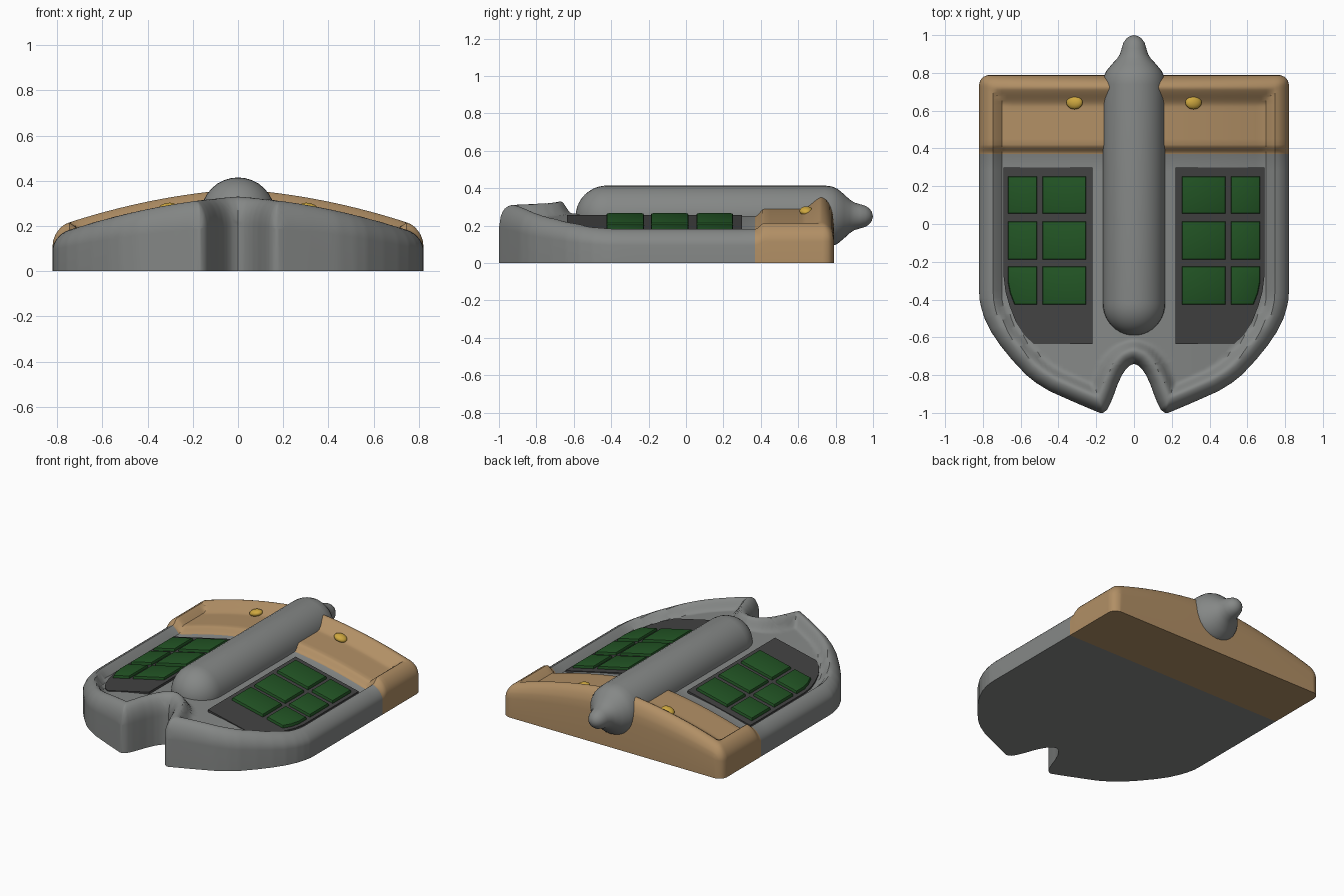
import bpy, bmesh, math
from mathutils import Vector
from mathutils.geometry import intersect_point_line

if "Cube" in bpy.data.objects:
    bpy.data.objects.remove(bpy.data.objects["Cube"])


def material(name, rgb):
    m = bpy.data.materials.new(name)
    m.diffuse_color = (*rgb, 1)
    m.use_nodes = True
    m.node_tree.nodes["Principled BSDF"].inputs["Base Color"].default_value = m.diffuse_color
    return m


GREY = material("hull grey", (0.235, 0.245, 0.24))
TAN = material("tan", (0.44, 0.275, 0.13))
GREEN = material("dark green", (0.016, 0.09, 0.018))
DARK = material("charcoal", (0.055, 0.055, 0.055))
GOLD = material("gold", (0.62, 0.39, 0.05))

SEAM, REAR = 0.37, 0.79
# Half outline of the hull as (y, x): outer edge and nose notch
OUTER = [(-1, .18), (-.99, .205), (-.95, .30), (-.885, .447), (-.84, .52), (-.8, .57),
         (-.72, .645), (-.64, .71), (-.57, .757), (-.5, .791), (-.45, .807), (-.4, .818),
         (-.36, .82), (.74, .82), (.765, .812), (.78, .795), (.79, .77)]
NOTCH = [(-1, .165), (-.985, .143), (-.95, .125), (-.9, .105), (-.85, .087),
         (-.8, .064), (-.77, .044), (-.75, .024), (-.74, 0)]


def interp(table, y):
    for (a, xa), (b, xb) in zip(table, table[1:]):
        if y <= b:
            return xa + (xb - xa) * max(0, (y - a) / (b - a))
    return table[-1][1]


def smooth(v, a, b):
    t = min(1, max(0, (v - a) / (b - a)))
    return t * t * (3 - 2 * t)


LOOP = [Vector((x, y)) for y, x in NOTCH[::-1] + OUTER + [(REAR, 0)]]


def edge_distance(p):
    best = 9
    for a, b in zip(LOOP, LOOP[1:]):
        q, t = intersect_point_line(p, a, b)
        q = a if t < 0 else b if t > 1 else q
        best = min(best, (p - Vector(q[:2])).length)
    return best


def hull_height(x, y):
    """Arched rim, recessed deck, rounded edge."""
    d = edge_distance(Vector((x, y)))
    back = smooth(y, SEAM, 0.42)
    rim = 0.33 - 0.07 * x - 0.17 * x * x + 0.033 * back
    recess = 0.065 - 0.007 * back
    inner = min(smooth(d, .07, .13), smooth(REAR - y, .06, .17))
    z = rim - recess * inner
    if d < 0.07:
        z -= 0.4 * rim * (1 - math.sqrt(max(0, 1 - (1 - d / 0.07) ** 2)))
    return z


def finish(name, bm, mats, angle=35):
    bmesh.ops.recalc_face_normals(bm, faces=bm.faces)
    me = bpy.data.meshes.new(name)
    bm.to_mesh(me)
    bm.free()
    for m in mats:
        me.materials.append(m)
    ob = bpy.data.objects.new(name, me)
    bpy.context.collection.objects.link(ob)
    bpy.ops.object.select_all(action='DESELECT')
    bpy.context.view_layer.objects.active = ob
    ob.select_set(True)
    bpy.ops.object.shade_smooth_by_angle(angle=math.radians(angle))
    return ob


def mirror_x(ob):
    ob.modifiers.new("mirror", 'MIRROR')


# Hull: curved top, extruded down to a flat base, rear section tan
rows = [-1 + .01 * i for i in range(62)]
rows += [-.35 + .09 * i for i in range(8)]
rows += [SEAM + .01 * i for i in range(6)]
rows += [.45, .5, .55, .6] + [.62 + .01 * i for i in range(17)] + [.785, REAR]
N = 36
bm = bmesh.new()
for s in (1, -1):
    grid = []
    for y in rows:
        a, b = interp(NOTCH, y), interp(OUTER, y)
        xs = [a + (b - a) * (1 - math.cos(math.pi * k / N)) / 2 for k in range(N + 1)]
        grid.append([bm.verts.new((s * x, y, hull_height(x, y))) for x in xs])
    for r, q in zip(grid, grid[1:]):
        for k in range(N):
            bm.faces.new((r[k], r[k + 1], q[k + 1], q[k])[::s])
bmesh.ops.remove_doubles(bm, verts=bm.verts, dist=1e-5)
ext = bmesh.ops.extrude_face_region(bm, geom=bm.faces[:], use_keep_orig=True)
for v in ext["geom"]:
    if isinstance(v, bmesh.types.BMVert):
        v.co.z = 0
for f in bm.faces:
    f.material_index = int(f.calc_center_median().y > SEAM)
finish("hull", bm, [GREY, TAN], 40)

# Central spine: lathed body with rounded nose and tapered tail
profile = [(-.42 - .17 * math.sin(a), .165 * math.cos(a))
           for a in [math.pi / 2 * i / 10 for i in range(10, -1, -1)]]
profile += [(.74, .165), (.78, .16), (.81, .147), (.845, .118), (.875, .09), (.9, .074),
            (.93, .065), (.96, .056), (.98, .042), (.993, .025), (1, 0)]
bm = bmesh.new()
SEG = 32
rings = [[bm.verts.new((r * math.cos(2 * math.pi * i / SEG), y,
                        .25 + r * math.sin(2 * math.pi * i / SEG))) for i in range(SEG)]
         for y, r in profile]
for r, q in zip(rings, rings[1:]):
    for i in range(SEG):
        j = (i + 1) % SEG
        bm.faces.new((r[i], r[j], q[j], q[i]))
bmesh.ops.remove_doubles(bm, verts=bm.verts, dist=1e-5)
finish("spine", bm, [GREY], 50)


def tilted_slab(name, pts, lift, thick, bevel, mat):
    """Flat slab following the sloping deck, mirrored to both sides."""
    bm = bmesh.new()
    top = bm.faces.new([bm.verts.new((x, y, .257 - .23 * (x - .22) + lift)) for x, y in pts])
    ext = bmesh.ops.extrude_face_region(bm, geom=[top], use_keep_orig=True)
    for v in ext["geom"]:
        if isinstance(v, bmesh.types.BMVert):
            v.co.z -= thick
    if bevel:
        bmesh.ops.bevel(bm, geom=top.edges[:], offset=bevel, segments=2, affect='EDGES', profile=.5)
    mirror_x(finish(name, bm, [mat]))


# Dark side plates
tilted_slab("side_plate", [(.22, -.635), (.53, -.635), (.58, -.59), (.625, -.52), (.66, -.43),
                           (.68, -.36), (.69, -.28), (.69, .3), (.22, .3)], 0, .04, 0, DARK)

# Green raised panels, two columns by three rows on each side
for x0, x1 in ((.253, .484), (.513, .668)):
    for y0, y1 in ((.055, .252), (-.188, .013), (-.426, -.225)):
        pts = [(x0, y0), (x1, y0), (x1, y1), (x0, y1)]
        if x1 > .6 and y0 < -.4:  # outer front panel follows the plate curve
            pts[1:2] = [(x1 - .035, y0), (x1 - .012, y0 + .06), (x1, y0 + .12)]
        tilted_slab("green_panel", pts, .02, .03, .012, GREEN)

# Gold studs on the rear section
bm = bmesh.new()
bmesh.ops.create_uvsphere(bm, u_segments=20, v_segments=12, radius=1)
for v in bm.verts:
    v.co = (.315 + .043 * v.co.x, .643 + .036 * v.co.y, .279 + .023 * v.co.z - .008 * v.co.x)
mirror_x(finish("gold_stud", bm, [GOLD], 60))
